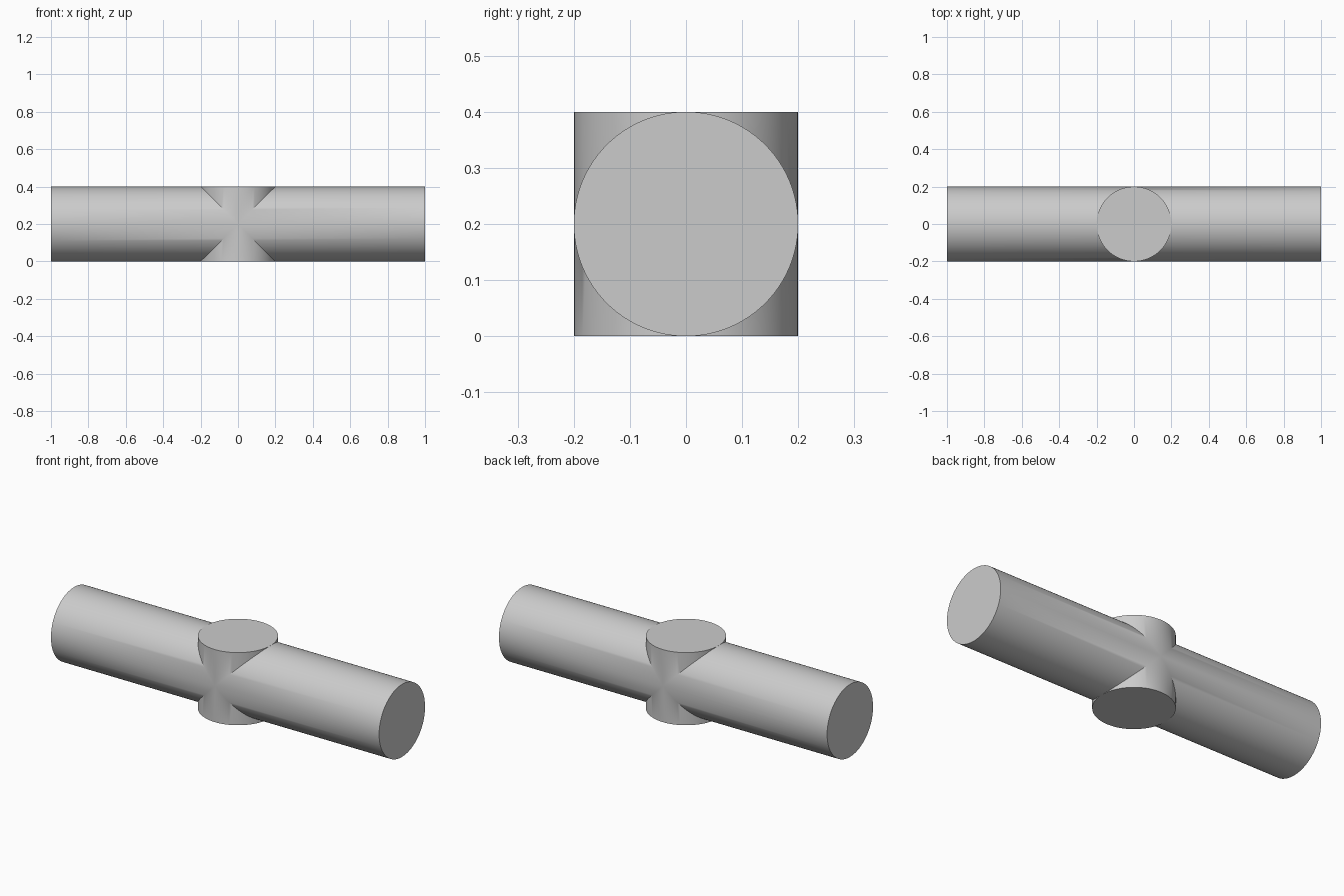
import bpy
import math

cube = bpy.data.objects.get("Cube")
if cube:
    bpy.data.objects.remove(cube, do_unlink=True)

RADIUS = 0.2
SIDES = 96

grey = bpy.data.materials.new("light grey")
grey.use_nodes = True
colour = (0.6, 0.6, 0.6, 1)
grey.diffuse_color = colour
grey.node_tree.nodes["Principled BSDF"].inputs["Base Color"].default_value = colour


def cylinder(name, length, rotation):
    bpy.ops.mesh.primitive_cylinder_add(
        vertices=SIDES, radius=RADIUS, depth=length,
        location=(0, 0, RADIUS), rotation=rotation)
    obj = bpy.context.object
    obj.name = name
    obj.data.materials.append(grey)
    return obj


# Upright stub, merged into the long horizontal bar
stub = cylinder("upright_stub", 2 * RADIUS, (0, 0, 0))
bar = cylinder("crossed_bar", 2, (0, math.pi / 2, 0))

union = bar.modifiers.new("merge stub", "BOOLEAN")
union.operation = "UNION"
union.solver = "EXACT"
union.object = stub
bpy.ops.object.modifier_apply(modifier=union.name)
bpy.data.objects.remove(stub, do_unlink=True)

# Smooth round walls, crisp rims and seams
bpy.ops.object.shade_smooth_by_angle(angle=math.radians(30))
